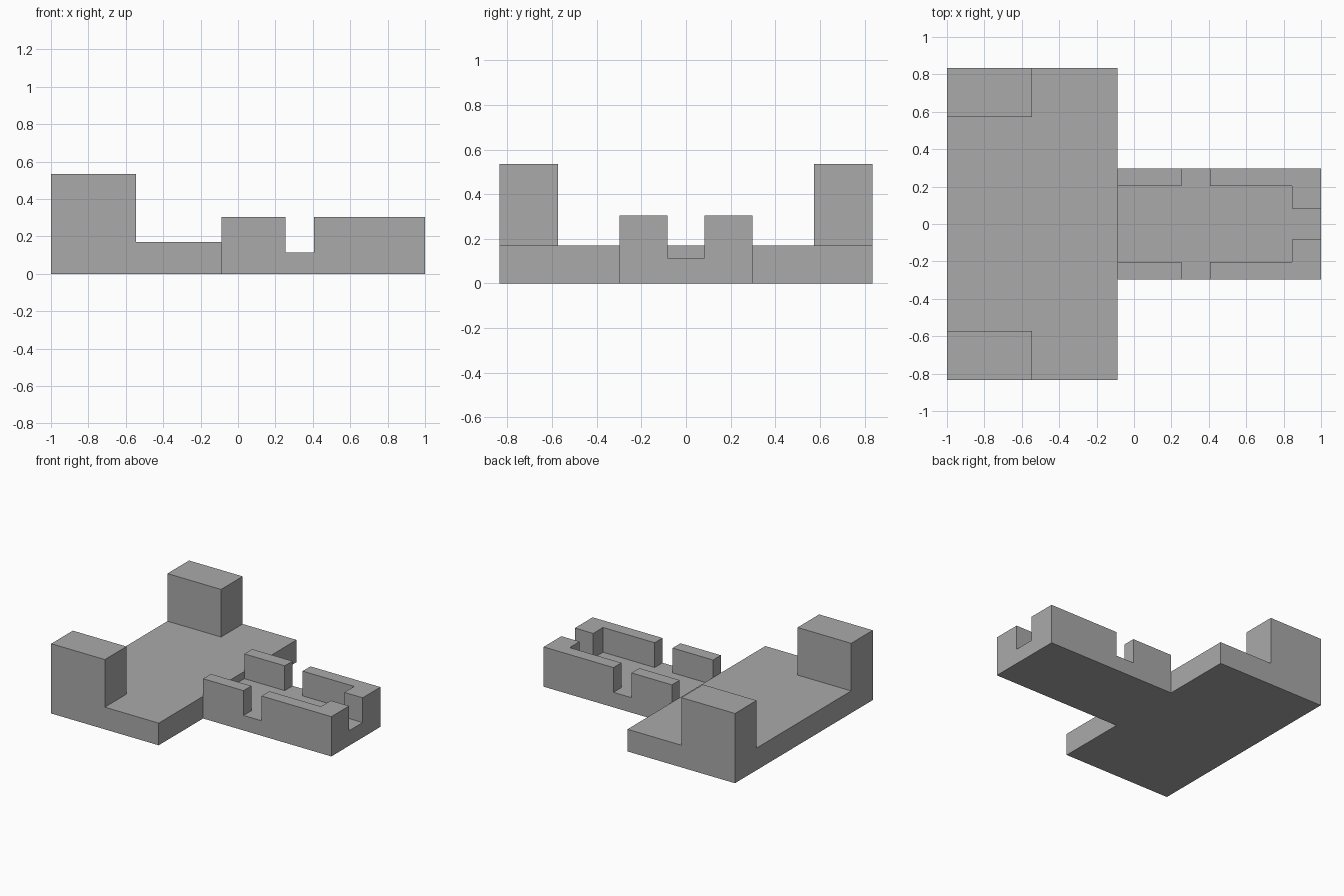
import bpy

if "Cube" in bpy.data.objects:
    bpy.data.objects.remove(bpy.data.objects["Cube"])

grey = bpy.data.materials.new("plain grey")
grey.diffuse_color = (0.4, 0.4, 0.4, 1)
grey.use_nodes = True
grey.node_tree.nodes["Principled BSDF"].inputs["Base Color"].default_value = grey.diffuse_color


def box(name, x, y, z):
    """Box spanning the given (low, high) ranges."""
    bpy.ops.mesh.primitive_cube_add(size=1, location=[sum(r) / 2 for r in (x, y, z)])
    ob = bpy.context.object
    ob.name = name
    ob.scale = [r[1] - r[0] for r in (x, y, z)]
    bpy.ops.object.transform_apply(location=True, rotation=False, scale=True)
    ob.data.materials.append(grey)
    return ob


def carve(target, x, y, z):
    """Remove a box-shaped pocket from the target."""
    cutter = box("cutter", x, y, z)
    cutter.hide_render = True
    mod = target.modifiers.new("pocket", 'BOOLEAN')
    mod.operation = 'DIFFERENCE'
    mod.solver = 'EXACT'
    mod.object = cutter
    bpy.context.view_layer.objects.active = target
    bpy.ops.object.modifier_apply(modifier=mod.name)
    bpy.data.objects.remove(cutter)


# Wide platform with a tall block at each outer corner
DECK, TOP = 0.17, 0.535
platform = box("platform_with_corner_blocks", (-1, -0.088), (-0.835, 0.835), (0, TOP))
carve(platform, (-0.545, 0.2), (-1, 1), (DECK, 1))
carve(platform, (-1.2, 0.2), (-0.573, 0.573), (DECK, 1))

# Narrow walled channel
FLOOR, WALL = 0.115, 0.305
channel = box("walled_channel", (-0.088, 1), (-0.297, 0.297), (0, WALL))
carve(channel, (-0.3, 0.845), (-0.202, 0.202), (FLOOR, 1))      # trough
carve(channel, (0.7, 1.2), (-0.082, 0.082), (FLOOR, 1))         # end opening
carve(channel, (0.255, 0.407), (-0.5, 0.5), (FLOOR, 1))         # side openings
